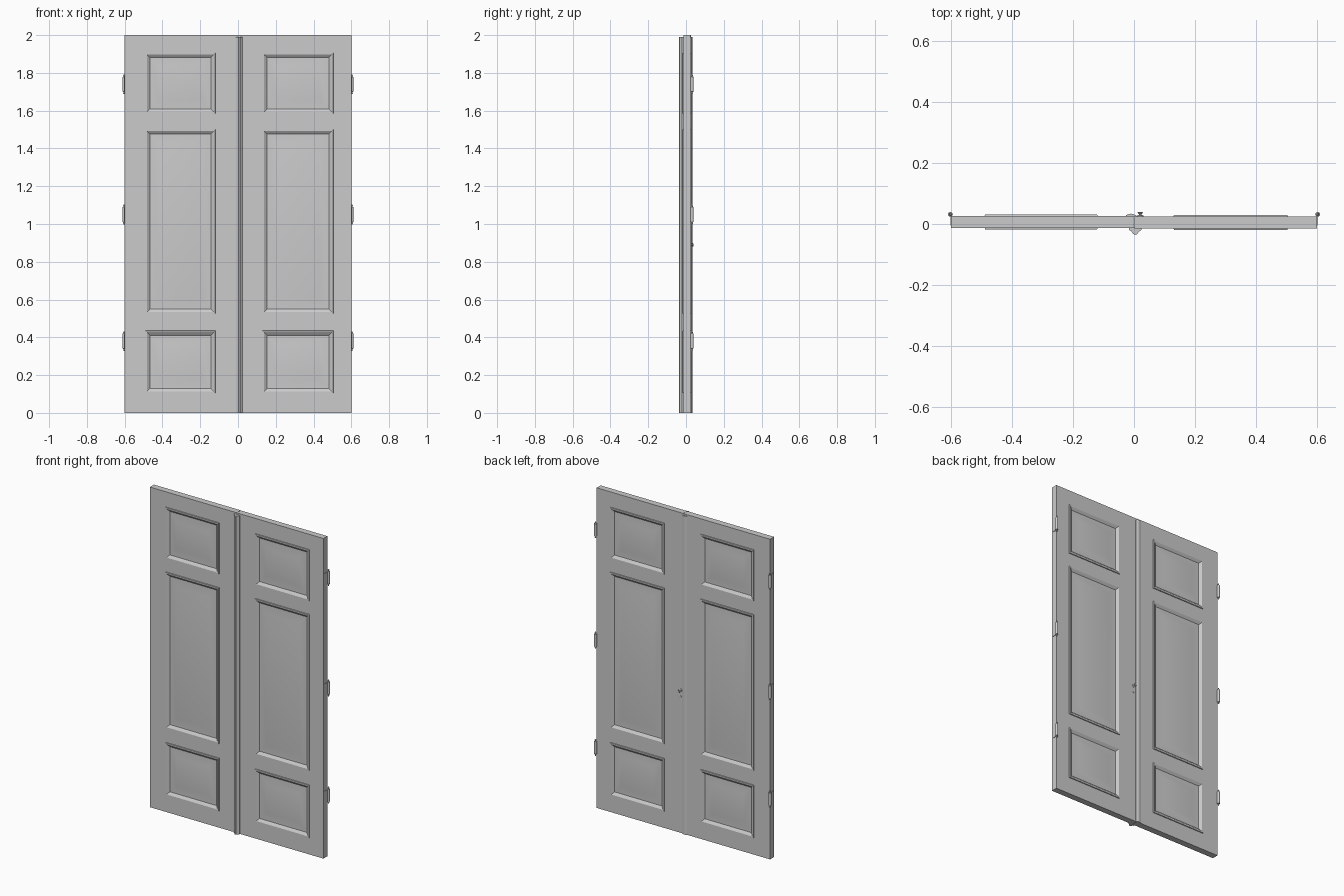
import bpy, bmesh, math

if "Cube" in bpy.data.objects:
    bpy.data.objects.remove(bpy.data.objects["Cube"])

PANELS_Z = [(0.105, 0.435), (0.525, 1.5), (1.585, 1.905)]
# panel section: (inset from the panel edge, height above the leaf face)
PANEL_PROFILE = [(0.0, 0.0), (0.001, 0.005), (0.008, 0.005), (0.014, 0.001),
                 (0.024, -0.007), (0.032, -0.007), (0.075, -0.001)]


def finish(bm, name, angle=30):
    bmesh.ops.remove_doubles(bm, verts=bm.verts, dist=1e-5)
    bmesh.ops.recalc_face_normals(bm, faces=bm.faces)
    me = bpy.data.meshes.new(name)
    bm.to_mesh(me)
    bm.free()
    ob = bpy.data.objects.new(name, me)
    bpy.context.collection.objects.link(ob)
    bpy.ops.object.select_all(action='DESELECT')
    ob.select_set(True)
    bpy.context.view_layer.objects.active = ob
    bpy.ops.object.shade_smooth_by_angle(angle=math.radians(angle))
    return ob


def quad(bm, pts):
    bm.faces.new([bm.verts.new(p) for p in pts])


def door_leaf(name, x0, x1, px0, px1, y0, y1):
    """Slab whose front and back carry moulded, raised-and-fielded panels."""
    bm = bmesh.new()
    xs = [x0, px0, px1, x1]
    zs = [0.0] + [z for p in PANELS_Z for z in p] + [2.0]

    def ring(i, k, inset, y):
        a, b = xs[i] + inset, xs[i + 1] - inset
        c, d = zs[k] + inset, zs[k + 1] - inset
        return [(a, y, c), (b, y, c), (b, y, d), (a, y, d)]

    for y, out in ((y0, -1), (y1, 1)):
        for i in range(3):
            for k in range(7):
                if i == 1 and k % 2 == 1:
                    rings = [ring(i, k, s, y + out * h) for s, h in PANEL_PROFILE]
                    for r, q in zip(rings, rings[1:]):
                        for n in range(4):
                            m = (n + 1) % 4
                            quad(bm, [r[n], r[m], q[m], q[n]])
                    quad(bm, rings[-1])
                else:
                    quad(bm, ring(i, k, 0, y))
    # edges of the slab
    for z in (0.0, 2.0):
        for a, b in zip(xs, xs[1:]):
            quad(bm, [(a, y0, z), (b, y0, z), (b, y1, z), (a, y1, z)])
    for x in (x0, x1):
        for a, b in zip(zs, zs[1:]):
            quad(bm, [(x, y0, a), (x, y1, a), (x, y1, b), (x, y0, b)])
    return finish(bm, name)


def strip(name, profile, z0, z1):
    """Upright moulding from an (x, y) section."""
    bm = bmesh.new()
    f = bm.faces.new([bm.verts.new((x, y, z0)) for x, y in profile])
    top = bmesh.ops.extrude_face_region(bm, geom=[f])['geom']
    bmesh.ops.translate(bm, vec=(0, 0, z1 - z0),
                        verts=[v for v in top if isinstance(v, bmesh.types.BMVert)])
    return finish(bm, name)


def lathe(name, profile, loc, axis='Z', n=12):
    """Turned part from (radius, height) pairs along Z or Y."""
    bm = bmesh.new()
    rings = []
    for r, h in profile:
        ring = []
        for i in range(n):
            a = 2 * math.pi * i / n
            u, v = r * math.cos(a), r * math.sin(a)
            p = (u, v, h) if axis == 'Z' else (u, h, v)
            ring.append(bm.verts.new([p[j] + loc[j] for j in range(3)]))
        rings.append(ring)
    for a, b in zip(rings, rings[1:]):
        for i in range(n):
            j = (i + 1) % n
            bm.faces.new([a[i], a[j], b[j], b[i]])
    bm.faces.new(rings[0])
    bm.faces.new(rings[-1])
    return finish(bm, name, 40)


def box(name, x0, x1, y0, y1, z0, z1):
    return strip(name, [(x0, y0), (x1, y0), (x1, y1), (x0, y1)], z0, z1)


# two leaves
door_leaf("left_leaf", -0.6, -0.001, -0.49, -0.12, -0.013, 0.027)
door_leaf("right_leaf", 0.001, 0.6, 0.13, 0.505, -0.014, 0.025)

# cover mouldings over the meeting edges, front and back
strip("front_astragal", [(-0.016, -0.012), (-0.016, -0.02), (-0.009, -0.023), (-0.004, -0.031),
                         (0.003, -0.036), (0.01, -0.034), (0.015, -0.026),
                         (0.024, -0.02), (0.024, -0.012)], 0.0, 1.99)
strip("back_astragal", [(-0.026, 0.024), (-0.026, 0.029), (-0.018, 0.032), (-0.01, 0.034),
                        (-0.002, 0.032), (0.008, 0.028), (0.008, 0.024)], 0.0, 1.99)

# small turn knob on the back
lathe("knob", [(0.011, 0.0), (0.011, 0.003), (0.004, 0.005), (0.004, 0.008), (0.008, 0.011),
               (0.009, 0.013), (0.006, 0.0155)], (0.021, 0.0245, 0.89), 'Y')
lathe("keyhole_plate", [(0.008, 0.0), (0.008, 0.003), (0.005, 0.004)], (0.021, 0.0245, 0.85), 'Y')

# hinges on the outer edges
for side, s in (("left", -1), ("right", 1)):
    for z in (0.38, 1.05, 1.74):
        lathe(side + "_hinge_barrel",
              [(0.002, -0.052), (0.005, -0.047), (0.003, -0.042), (0.008, -0.039), (0.008, 0.039),
               (0.003, 0.042), (0.005, 0.047), (0.002, 0.052)], (s * 0.603, 0.032, z))
        xa, xb = sorted((s * 0.599, s * 0.603))
        box(side + "_hinge_plate", xa, xb, -0.005, 0.03, z - 0.038, z + 0.038)
